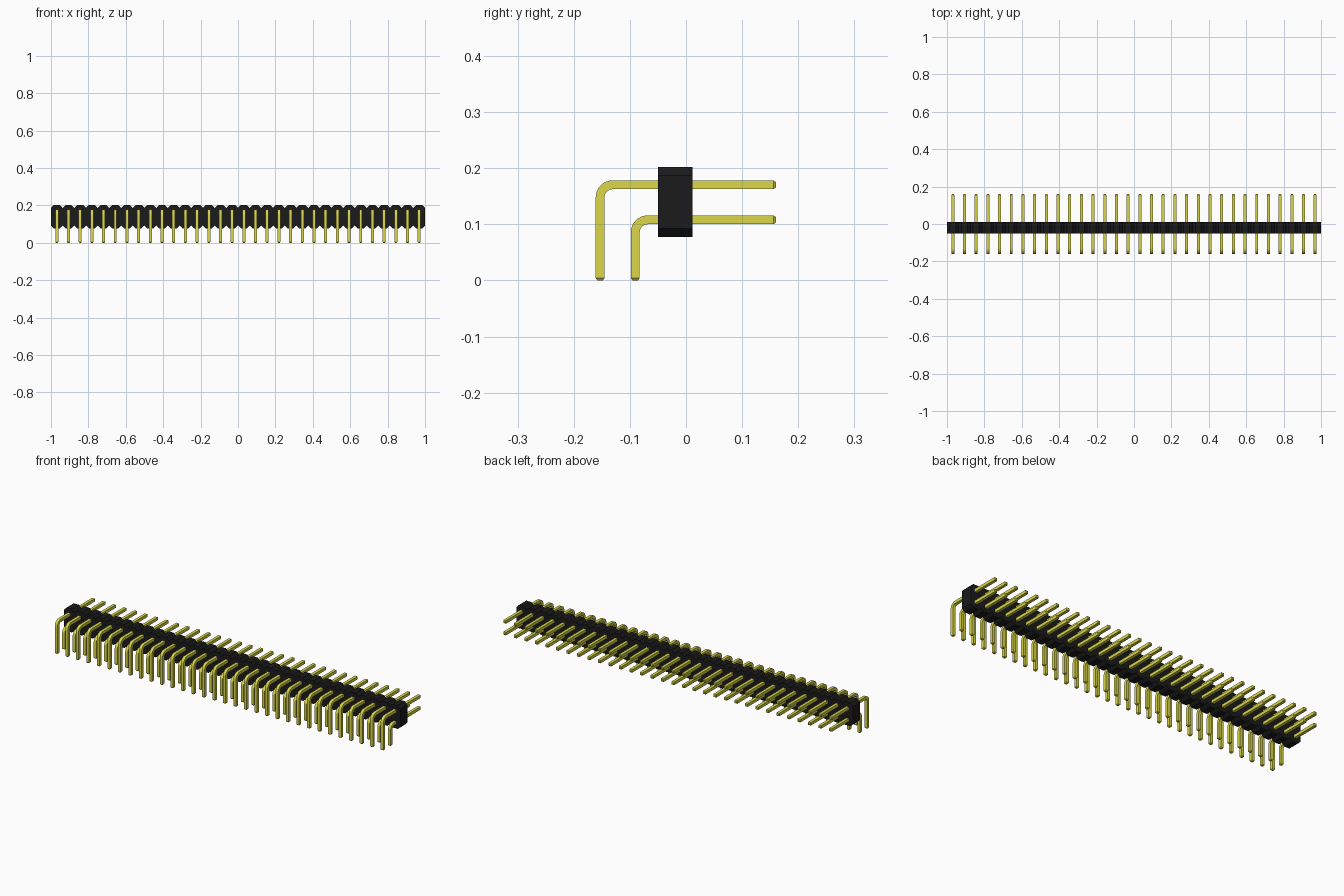
import bpy, bmesh, math
from mathutils import Vector

cube = bpy.data.objects.get("Cube")
if cube:
    bpy.data.objects.remove(cube, do_unlink=True)

COUNT = 32
PITCH = 2 / COUNT
FIRST_X = -1 + PITCH / 2
HALF = 0.0079       # half the pin thickness
BEND = 0.0225       # bend radius at the pin centre line
TIP_Y = 0.16


def material(name, color):
    m = bpy.data.materials.new(name)
    m.use_nodes = True
    m.diffuse_color = color
    m.node_tree.nodes["Principled BSDF"].inputs["Base Color"].default_value = color
    return m


def add_object(name, bm, mat):
    bmesh.ops.recalc_face_normals(bm, faces=bm.faces)
    mesh = bpy.data.meshes.new(name)
    bm.to_mesh(mesh)
    bm.free()
    mesh.materials.append(mat)
    obj = bpy.data.objects.new(name, mesh)
    bpy.context.collection.objects.link(obj)
    return obj


def loft(bm, rings):
    """Join matching rings of points into a closed tube."""
    loops = [[bm.verts.new(p) for p in ring] for ring in rings]
    for a, b in zip(loops, loops[1:]):
        for i in range(len(a)):
            j = (i + 1) % len(a)
            bm.faces.new((a[i], a[j], b[j], b[i]))
    bm.faces.new(loops[0])
    bm.faces.new(loops[-1])


black = material("black plastic", (0.0105, 0.0105, 0.0105, 1))
gold = material("gold metal", (0.71, 0.68, 0.07, 1))

# Housing: scalloped outline, one chamfered cell per pin column
bottom, top, cut = 0.077, 0.202, 0.0155
upper, lower = [], []
for i in range(COUNT):
    x = -1 + i * PITCH
    for dx, inset in ((0, cut), (cut, 0), (PITCH - cut, 0)):
        upper.append((x + dx, top - inset))
        lower.append((x + dx, bottom + inset))
upper.append((1, top - cut))
lower.append((1, bottom + cut))
outline = upper + lower[::-1]
bm = bmesh.new()
loft(bm, [[(x, y, z) for x, z in outline] for y in (-0.05, 0.012)])
add_object("housing", bm, black)


# Pins: square wire swept along an L path with tapered tips
def pin_row(name, leg_y, arm_z):
    # each station: y, z, direction angle, thickness scale
    stations = [(leg_y, 0, 0, 0.6), (leg_y, 0.004, 0, 1)]
    steps = 8
    for k in range(steps + 1):
        a = math.pi / 2 * k / steps
        stations.append((leg_y + BEND * (1 - math.cos(a)),
                         arm_z - BEND * (1 - math.sin(a)), a, 1))
    stations += [(TIP_Y - 0.004, arm_z, math.pi / 2, 1),
                 (TIP_Y, arm_z, math.pi / 2, 0.6)]
    rings = []
    for y, z, a, s in stations:
        side = Vector((HALF * s, 0, 0))
        out = Vector((0, -math.cos(a), math.sin(a))) * HALF * s
        c = Vector((FIRST_X, y, z))
        rings.append([c - side - out, c + side - out, c + side + out, c - side + out])
    bm = bmesh.new()
    loft(bm, rings)
    obj = add_object(name, bm, gold)
    bpy.ops.object.select_all(action="DESELECT")
    obj.select_set(True)
    bpy.context.view_layer.objects.active = obj
    bpy.ops.object.shade_smooth_by_angle(angle=math.radians(25))
    arr = obj.modifiers.new("columns", "ARRAY")
    arr.count = COUNT
    arr.use_relative_offset = False
    arr.use_constant_offset = True
    arr.constant_offset_displace = (PITCH, 0, 0)


pin_row("upper_pins", -0.153, 0.1705)
pin_row("lower_pins", -0.0905, 0.108)
